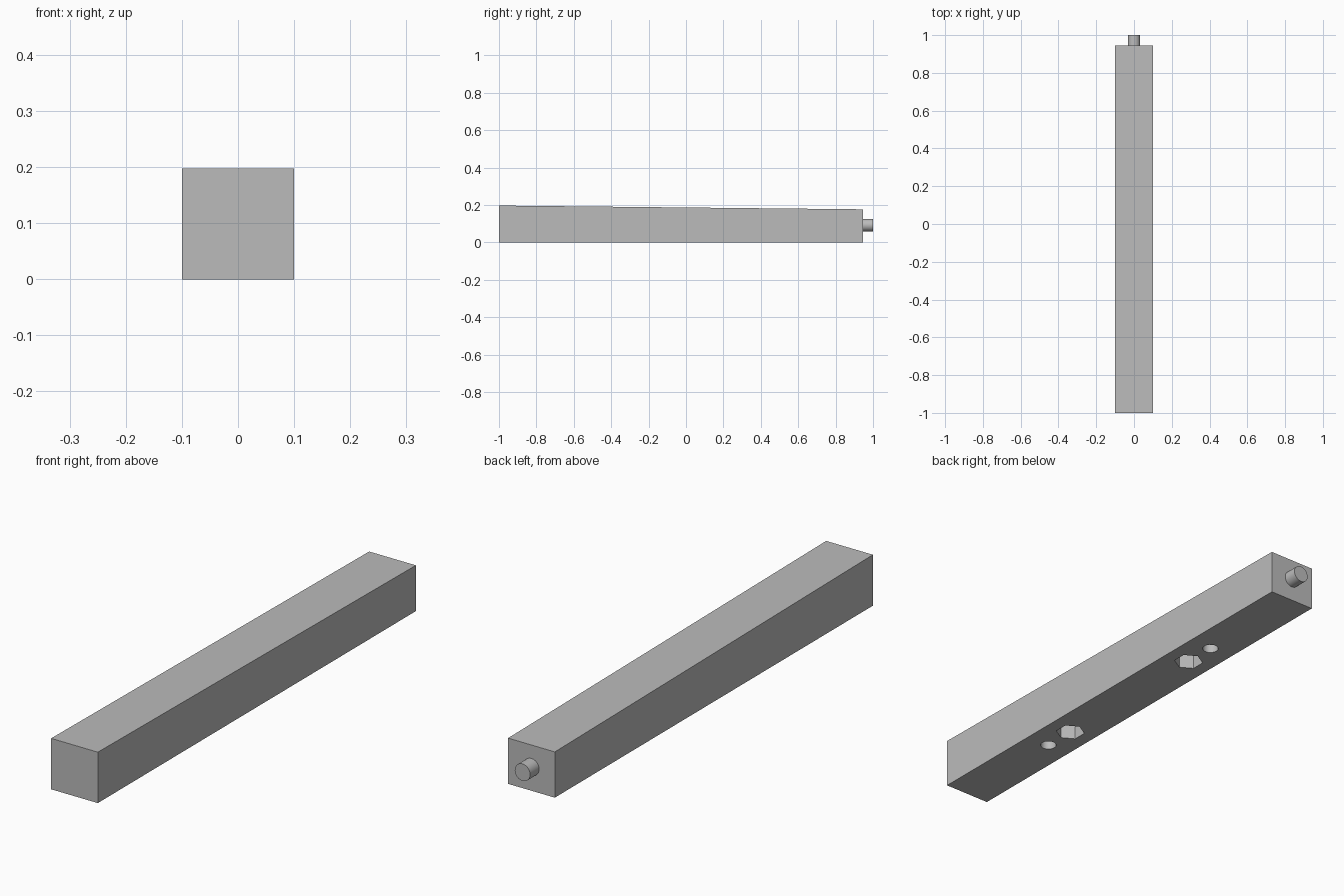
import bpy
import math

cube = bpy.data.objects.get("Cube")
if cube:
    bpy.data.objects.remove(cube, do_unlink=True)

# Single flat colour
grey = bpy.data.materials.new("plain_grey")
grey.use_nodes = True
colour = (0.5, 0.5, 0.5, 1)
grey.diffuse_color = colour
grey.node_tree.nodes["Principled BSDF"].inputs["Base Color"].default_value = colour

HALF_WIDTH = 0.1
FRONT, BACK = -1.0, 0.945
FRONT_HEIGHT, BACK_HEIGHT = 0.197, 0.177
MIDDLE = (FRONT + BACK) / 2


def prism(name, sides, radius, depth, location, rotation=(0, 0, 0)):
    bpy.ops.mesh.primitive_cylinder_add(vertices=sides, radius=radius, depth=depth,
                                        location=location, rotation=rotation)
    obj = bpy.context.object
    obj.name = name
    obj.data.materials.append(grey)
    return obj


# Bar with a gently sloping top
bpy.ops.mesh.primitive_cube_add(size=2)
bar = bpy.context.object
bar.name = "tapered_bar"
bar.data.materials.append(grey)
for v in bar.data.vertices:
    is_back, is_top = v.co.y > 0, v.co.z > 0
    height = BACK_HEIGHT if is_back else FRONT_HEIGHT
    v.co = (math.copysign(HALF_WIDTH, v.co.x), BACK if is_back else FRONT,
            height if is_top else 0)

# Blind sockets in the underside: hexagonal inner pair, round outer pair
cutters = []
for end, side in (("front", -1), ("back", 1)):
    for shape, sides, radius, offset in (("hex", 6, 0.055, 0.354),
                                         ("round", 32, 0.03, 0.485)):
        cutters.append(prism(f"{end}_{shape}_socket_cutter", sides, radius, 0.24,
                             (0, MIDDLE + side * offset, 0)))

for cutter in cutters:
    cut = bar.modifiers.new(cutter.name, "BOOLEAN")
    cut.operation = "DIFFERENCE"
    cut.solver = "EXACT"
    cut.object = cutter
bpy.ops.object.select_all(action="DESELECT")
bar.select_set(True)
bpy.context.view_layer.objects.active = bar
for cutter in cutters:
    bpy.ops.object.modifier_apply(modifier=cutter.name)
for cutter in cutters:
    bpy.data.objects.remove(cutter, do_unlink=True)
bpy.ops.object.shade_smooth_by_angle(angle=math.radians(30))

# Round pin on the back end
pin = prism("end_pin", 32, 0.033, 1 - BACK + 0.02, (0, (1 + BACK - 0.02) / 2, 0.092),
            (math.radians(90), 0, 0))
bpy.ops.object.shade_smooth_by_angle(angle=math.radians(30))
